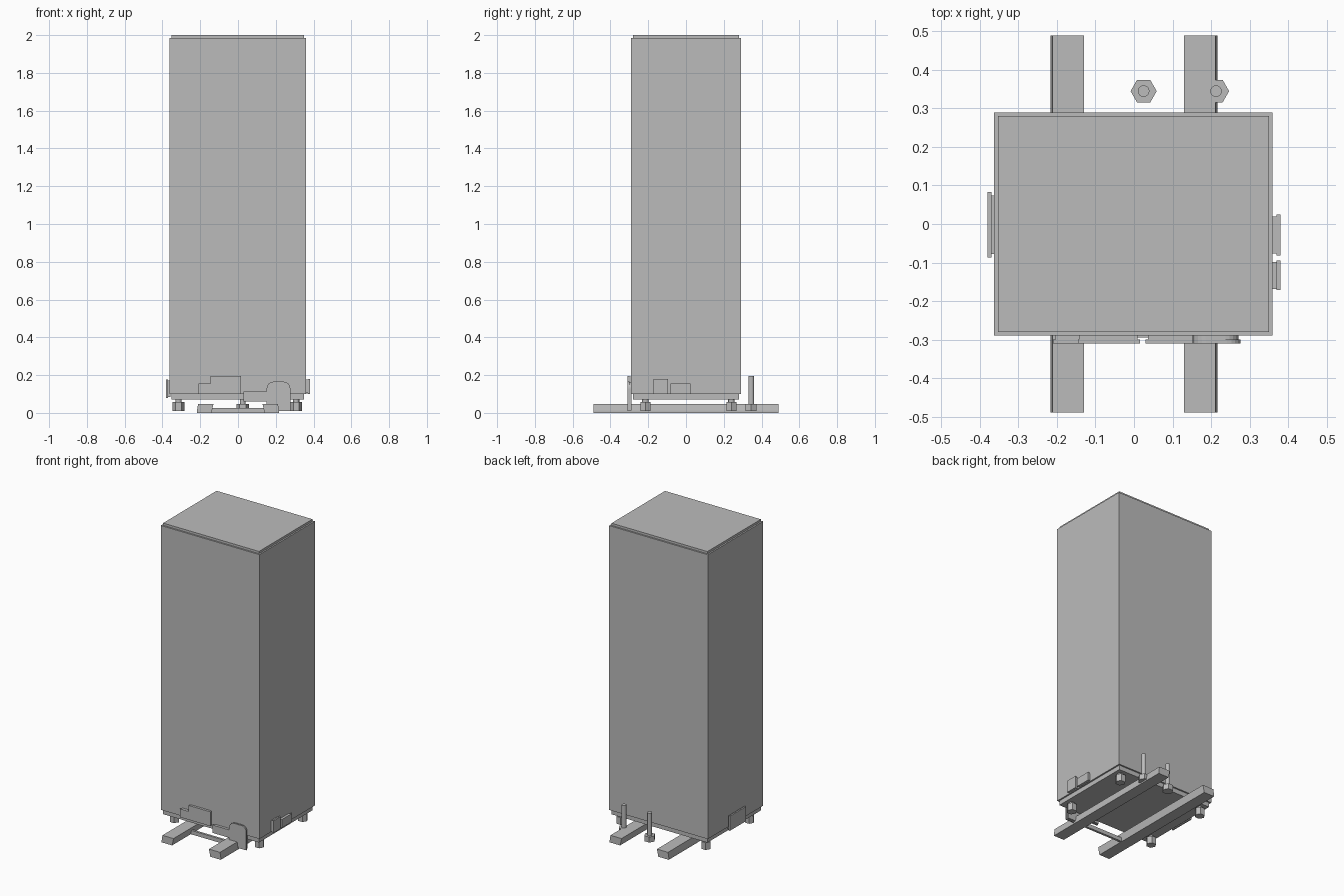
import bpy
import bmesh
import math
from mathutils import Matrix, Vector

cube = bpy.data.objects.get("Cube")
if cube:
    bpy.data.objects.remove(cube, do_unlink=True)

grey = bpy.data.materials.new("light_grey")
grey.use_nodes = True
COLOUR = (0.5, 0.5, 0.5, 1)
grey.diffuse_color = COLOUR
grey.node_tree.nodes["Principled BSDF"].inputs["Base Color"].default_value = COLOUR


def finish(name, bm):
    bmesh.ops.recalc_face_normals(bm, faces=bm.faces[:])
    mesh = bpy.data.meshes.new(name)
    bm.to_mesh(mesh)
    bm.free()
    mesh.materials.append(grey)
    obj = bpy.data.objects.new(name, mesh)
    bpy.context.collection.objects.link(obj)
    return obj


def box(name, lo, hi):
    lo, hi = Vector(lo), Vector(hi)
    bm = bmesh.new()
    bmesh.ops.create_cube(bm, size=1, matrix=Matrix.Translation((lo + hi) / 2)
                          @ Matrix.Diagonal((*(hi - lo), 1)))
    return finish(name, bm)


def add_prism(bm, outline, start, end, place):
    """Sweep a 2D outline between two depths; place maps (u, v, depth) to 3D."""
    rings = [[bm.verts.new(place(u, v, d)) for u, v in outline] for d in (start, end)]
    n = len(outline)
    for ring in rings:
        bm.faces.new(ring)
    for i in range(n):
        j = (i + 1) % n
        bm.faces.new((rings[0][i], rings[0][j], rings[1][j], rings[1][i]))


def hook_plate(name, outline, place, core_scale=0.9):
    """Thin outer plate on a slightly smaller core that meets the body."""
    bm = bmesh.new()
    us, vs = zip(*outline)
    cu, cv = (min(us) + max(us)) / 2, (min(vs) + max(vs)) / 2
    core = [(cu + (u - cu) * core_scale, cv + (v - cv) * core_scale) for u, v in outline]
    add_prism(bm, outline, 0.01, 0.02, place)
    add_prism(bm, core, -0.002, 0.01, place)
    return finish(name, bm)


def rect(u0, v0, u1, v1):
    return [(u0, v0), (u1, v0), (u1, v1), (u0, v1)]


def on_front(u, v, d):
    return (u, -0.29 - d, v)


def on_left(u, v, d):
    return (0.36 + d, u, v)


def on_right(u, v, d):
    return (-0.36 - d, u, v)


def bolt(name, x, y, radius, bottom, head_top, rod_top, rod_radius):
    """Hexagonal head with a round rod rising from it."""
    bm = bmesh.new()
    for sides, r, z0, z1 in ((6, radius, bottom, head_top),
                             (20, rod_radius, head_top - 0.002, rod_top)):
        ring = [(x + r * math.cos(math.tau * i / sides),
                 y + r * math.sin(math.tau * i / sides)) for i in range(sides)]
        add_prism(bm, ring, z0, z1, lambda u, v, d: (u, v, d))
    return finish(name, bm)


# Cabinet body, lid and plinth
box("cabinet_body", (-0.363, -0.29, 0.1), (0.36, 0.29, 1.985))
box("cabinet_lid", (-0.353, -0.28, 1.985), (0.35, 0.28, 2.0))
box("plinth", (-0.353, -0.28, 0.07), (0.35, 0.28, 0.1))

# Long rails under the cabinet, joined by a low front bar
for side, label in ((1, "left"), (-1, "right")):
    bm = bmesh.new()
    section = [(0.14, 0), (0.217, 0), (0.217, 0.012), (0.211, 0.048), (0.13, 0.048)]
    add_prism(bm, section, -0.49, 0.49, lambda u, v, d: (side * u, d, v))
    finish(label + "_rail", bm)
box("front_crossbar", (-0.145, -0.295, 0), (0.145, -0.28, 0.026))

# Levelling feet
for x in (-0.315, 0.308):
    for y in (-0.215, 0.24):
        label = ("left" if x > 0 else "right") + ("_back" if y > 0 else "_front")
        bolt(label + "_foot", x, y, 0.031, 0.01, 0.058, 0.072, 0.017)

# Upright bolts behind the cabinet
for x, label in ((0.025, "middle"), (0.213, "left")):
    bolt(label + "_back_bolt", x, 0.345, 0.034, 0.01, 0.046, 0.195, 0.015)

# Stepped plate on the front
hook_plate("stepped_front_plate",
           [(-0.21, 0.1), (0.015, 0.1), (0.015, 0.195), (-0.145, 0.195),
            (-0.145, 0.155), (-0.21, 0.155)], on_front, 0.95)

# Front plate with a rounded tab and a side arm
tab = [(0.03, 0.06), (0.15, 0.06), (0.15, 0.01), (0.277, 0.01)]
for cx, first in ((0.242, 0), (0.187, 90)):
    for step in range(6):
        a = math.radians(first + step * 18)
        tab.append((cx + 0.035 * math.cos(a), 0.13 + 0.035 * math.sin(a)))
tab += [(0.152, 0.112), (0.03, 0.112)]
hook_plate("rounded_front_plate", tab, on_front, 0.95)

# Side plates
hook_plate("left_tall_plate", rect(-0.172, 0.1, -0.095, 0.18), on_left)
hook_plate("left_low_plate", rect(-0.082, 0.1, 0.025, 0.155), on_left)
hook_plate("right_side_plate", rect(-0.087, 0.08, 0.083, 0.177), on_right)
